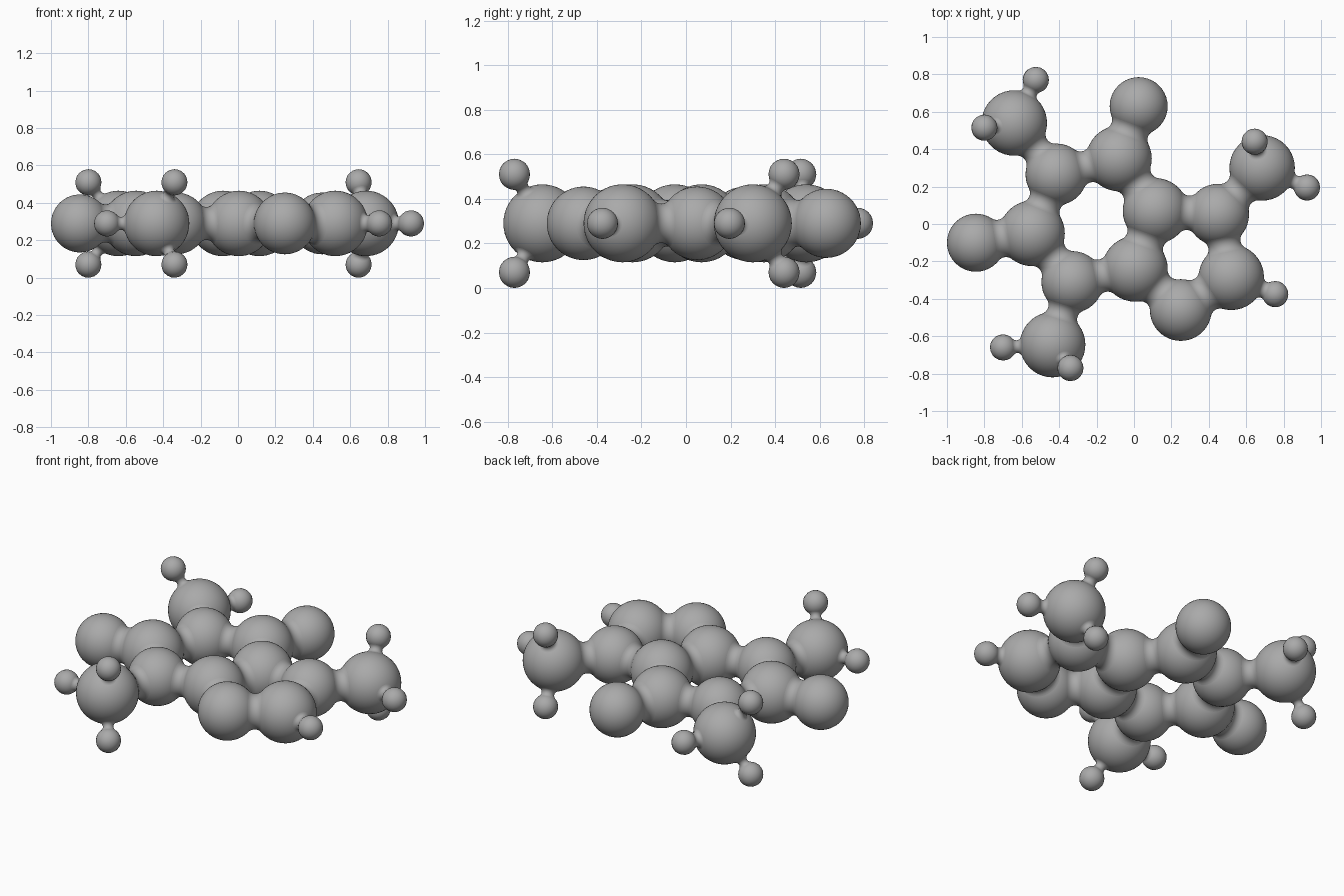
import bpy, bmesh, math
from mathutils import Vector

cube = bpy.data.objects.get("Cube")
if cube:
    bpy.data.objects.remove(cube, do_unlink=True)

grey = bpy.data.materials.new("plain grey")
grey.use_nodes = True
colour = (0.4, 0.4, 0.4, 1)
grey.diffuse_color = colour
grey.node_tree.nodes["Principled BSDF"].inputs["Base Color"].default_value = colour

MID = 0.29     # height of the flat ring plane
LIFT = 0.22    # offset of the hydrogens above and below it
RADIUS = {"carbon": 0.175, "nitrogen": 0.165, "oxygen": 0.155, "hydrogen": 0.07}


def add_object(name, bm):
    mesh = bpy.data.meshes.new(name)
    bmesh.ops.recalc_face_normals(bm, faces=bm.faces)
    for face in bm.faces:
        face.smooth = True
    bm.to_mesh(mesh)
    bm.free()
    mesh.materials.append(grey)
    obj = bpy.data.objects.new(name, mesh)
    bpy.context.collection.objects.link(obj)
    return obj


def add_atom(name, kind, x, y, z=MID):
    """A ball of the size that belongs to its kind."""
    bm = bmesh.new()
    detail = 3 if kind == "hydrogen" else 4
    bmesh.ops.create_icosphere(bm, subdivisions=detail, radius=RADIUS[kind])
    add_object(name, bm).location = (x, y, z)
    return Vector((x, y, z)), RADIUS[kind]


def add_neck(name, a, b, fillet, steps=10, sides=40):
    """A waisted collar, rolled by a fillet circle touching both balls."""
    (pa, ra), (pb, rb) = a, b
    axis = pb - pa
    d = axis.length
    along = ((ra + fillet) ** 2 - (rb + fillet) ** 2 + d * d) / (2 * d)
    out = math.sqrt((ra + fillet) ** 2 - along ** 2)
    start = math.atan2(-out, -along)
    end = math.atan2(-out, d - along)
    bm = bmesh.new()
    rings = []
    for i in range(steps + 1):
        t = start + (end - start) * i / steps
        h, r = along + fillet * math.cos(t), out + fillet * math.sin(t)
        rings.append([bm.verts.new((r * math.cos(2 * math.pi * k / sides),
                                    r * math.sin(2 * math.pi * k / sides), h))
                      for k in range(sides)])
    for low, high in zip(rings, rings[1:]):
        for k in range(sides):
            n = (k + 1) % sides
            bm.faces.new((low[k], low[n], high[n], high[k]))
    obj = add_object(name, bm)
    obj.rotation_mode = "QUATERNION"
    obj.rotation_quaternion = axis.to_track_quat("Z", "Y")
    obj.location = pa


# Flat skeleton of large balls
skeleton = {
    "ring_nitrogen_back": ("nitrogen", -0.415, 0.265),
    "ring_carbon_back": ("carbon", -0.08, 0.35),
    "shared_carbon_back": ("carbon", 0.115, 0.07),
    "shared_carbon_front": ("carbon", 0.005, -0.24),
    "ring_nitrogen_front": ("nitrogen", -0.33, -0.31),
    "ring_carbon_right": ("carbon", -0.545, -0.05),
    "ring_nitrogen_left": ("nitrogen", 0.45, 0.05),
    "ring_carbon_left": ("carbon", 0.52, -0.285),
    "small_ring_nitrogen_front": ("nitrogen", 0.25, -0.46),
    "oxygen_back": ("oxygen", 0.025, 0.63),
    "oxygen_right": ("oxygen", -0.845, -0.10),
    "methyl_carbon_back": ("carbon", -0.64, 0.54),
    "methyl_carbon_front": ("carbon", -0.435, -0.645),
    "methyl_carbon_left": ("carbon", 0.685, 0.30),
}
atoms = {name: add_atom(name, *data) for name, data in skeleton.items()}

# Collars: around both rings, then out to the side branches
big_ring = ["ring_nitrogen_back", "ring_carbon_back", "shared_carbon_back",
            "shared_carbon_front", "ring_nitrogen_front", "ring_carbon_right"]
small_ring = ["shared_carbon_back", "ring_nitrogen_left", "ring_carbon_left",
              "small_ring_nitrogen_front", "shared_carbon_front"]
bonds = list(zip(big_ring, big_ring[1:] + big_ring[:1]))
bonds += list(zip(small_ring, small_ring[1:]))
bonds += [("ring_carbon_back", "oxygen_back"), ("ring_carbon_right", "oxygen_right"),
          ("ring_nitrogen_back", "methyl_carbon_back"),
          ("ring_nitrogen_front", "methyl_carbon_front"),
          ("ring_nitrogen_left", "methyl_carbon_left")]
for a, b in bonds:
    add_neck(f"neck_{a}_to_{b}", atoms[a], atoms[b], 0.05)


# Small hydrogen balls on short collars
def add_hydrogen(name, parent, x, y, z=MID):
    ball = add_atom(name, "hydrogen", x, y, z)
    add_neck("neck_" + name, atoms[parent], ball, 0.025)


add_hydrogen("hydrogen_ring", "ring_carbon_left", 0.755, -0.375)
methyls = {"back": ((-0.525, 0.77), (-0.80, 0.515)),
           "front": ((-0.70, -0.66), (-0.34, -0.77)),
           "left": ((0.925, 0.195), (0.645, 0.44))}
for side, (flat, pair) in methyls.items():
    parent = "methyl_carbon_" + side
    add_hydrogen(f"hydrogen_{side}_flat", parent, *flat)
    for level, sign in (("upper", 1), ("lower", -1)):
        add_hydrogen(f"hydrogen_{side}_{level}", parent, *pair, MID + sign * LIFT)
